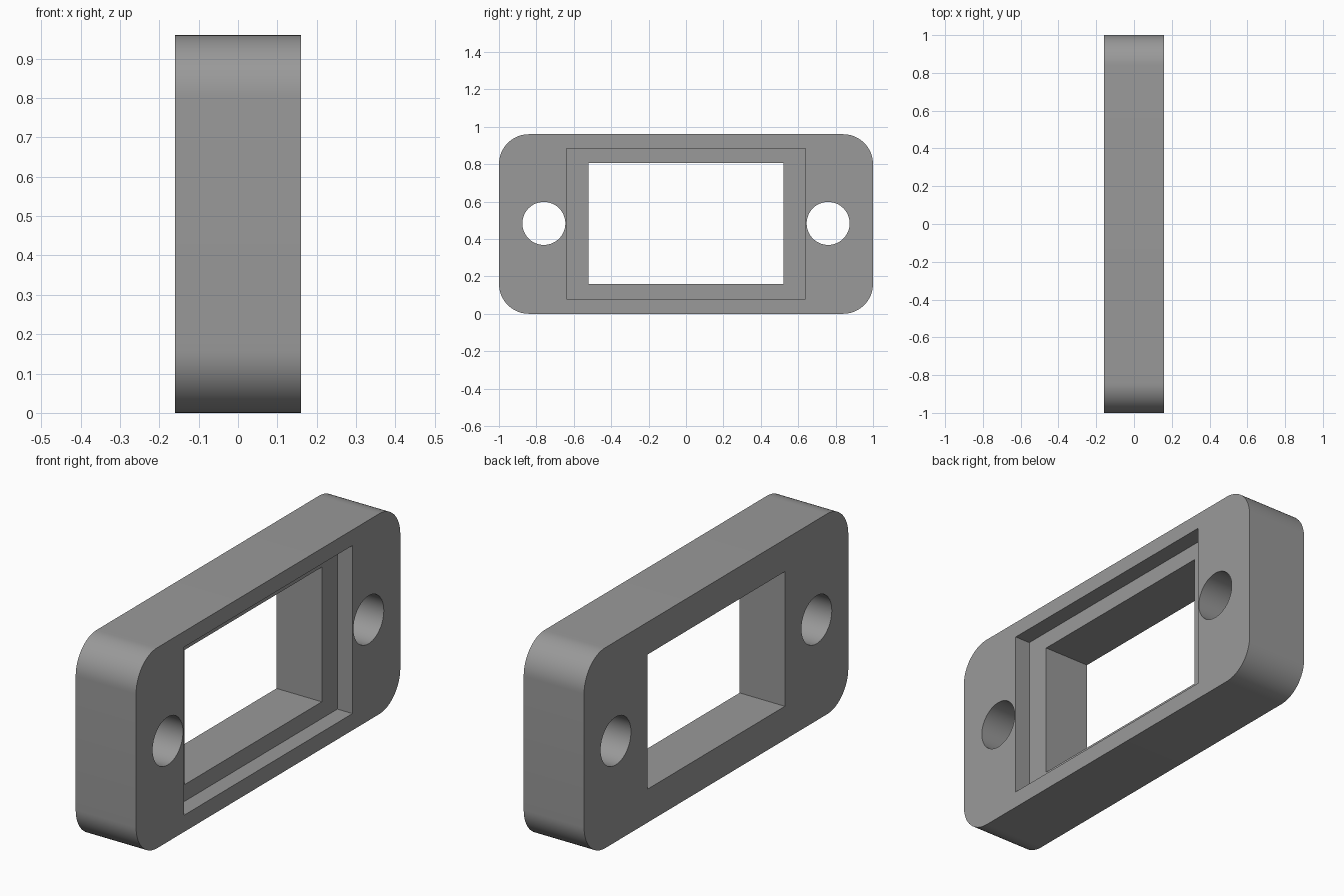
import bpy, bmesh, math

if "Cube" in bpy.data.objects:
    bpy.data.objects.remove(bpy.data.objects["Cube"])

T = 0.16          # half thickness along x
H = 0.96          # height
R = 0.16          # outer corner radius
STEP = 0.08       # recess depth

grey = bpy.data.materials.new("mid grey")
grey.diffuse_color = (0.32, 0.32, 0.32, 1)
grey.use_nodes = True
grey.node_tree.nodes["Principled BSDF"].inputs["Base Color"].default_value = grey.diffuse_color


def prism(name, outline, x0, x1):
    """Extrude a y-z outline from x0 to x1."""
    bm = bmesh.new()
    face = bm.faces.new([bm.verts.new((x0, y, z)) for y, z in outline])
    ext = bmesh.ops.extrude_face_region(bm, geom=[face])
    moved = [v for v in ext["geom"] if isinstance(v, bmesh.types.BMVert)]
    bmesh.ops.translate(bm, verts=moved, vec=(x1 - x0, 0, 0))
    bmesh.ops.recalc_face_normals(bm, faces=bm.faces)
    mesh = bpy.data.meshes.new(name)
    bm.to_mesh(mesh)
    bm.free()
    mesh.materials.append(grey)
    ob = bpy.data.objects.new(name, mesh)
    bpy.context.collection.objects.link(ob)
    return ob


def arc(cy, cz, r, start, end, n):
    return [(cy + r * math.cos(start + (end - start) * i / n),
             cz + r * math.sin(start + (end - start) * i / n)) for i in range(n + 1)]


def rect(y, z0, z1):
    return [(-y, z0), (y, z0), (y, z1), (-y, z1)]


# Rounded body
outline = []
corners = [(1 - R, H - R), (R - 1, H - R), (R - 1, R), (1 - R, R)]
for i, (cy, cz) in enumerate(corners):
    a = i * math.pi / 2
    outline += arc(cy, cz, R, a, a + math.pi / 2, 16)
body = prism("mounting_frame", outline, -T, T)

# Window, recess around it and two screw holes
cutters = [
    prism("window_cutter", rect(0.52, 0.16, 0.805), -T - 0.1, T + 0.1),
    prism("recess_cutter", rect(0.638, 0.08, 0.885), T - STEP, T + 0.1),
]
for side, y in (("left", -0.76), ("right", 0.76)):
    circle = arc(y, H / 2 + 0.003, 0.115, 0, 2 * math.pi, 48)[:-1]
    cutters.append(prism(side + "_screw_hole_cutter", circle, -T - 0.1, T + 0.1))

bpy.context.view_layer.objects.active = body
body.select_set(True)
for c in cutters:
    c.hide_render = True
    mod = body.modifiers.new(c.name, 'BOOLEAN')
    mod.operation = 'DIFFERENCE'
    mod.solver = 'EXACT'
    mod.object = c
    bpy.ops.object.modifier_apply(modifier=mod.name)
for c in cutters:
    bpy.data.objects.remove(c, do_unlink=True)

# Smooth the rounded corners and holes, keep the rims sharp
bpy.ops.object.select_all(action='DESELECT')
body.select_set(True)
bpy.ops.object.shade_smooth_by_angle(angle=math.radians(30))
